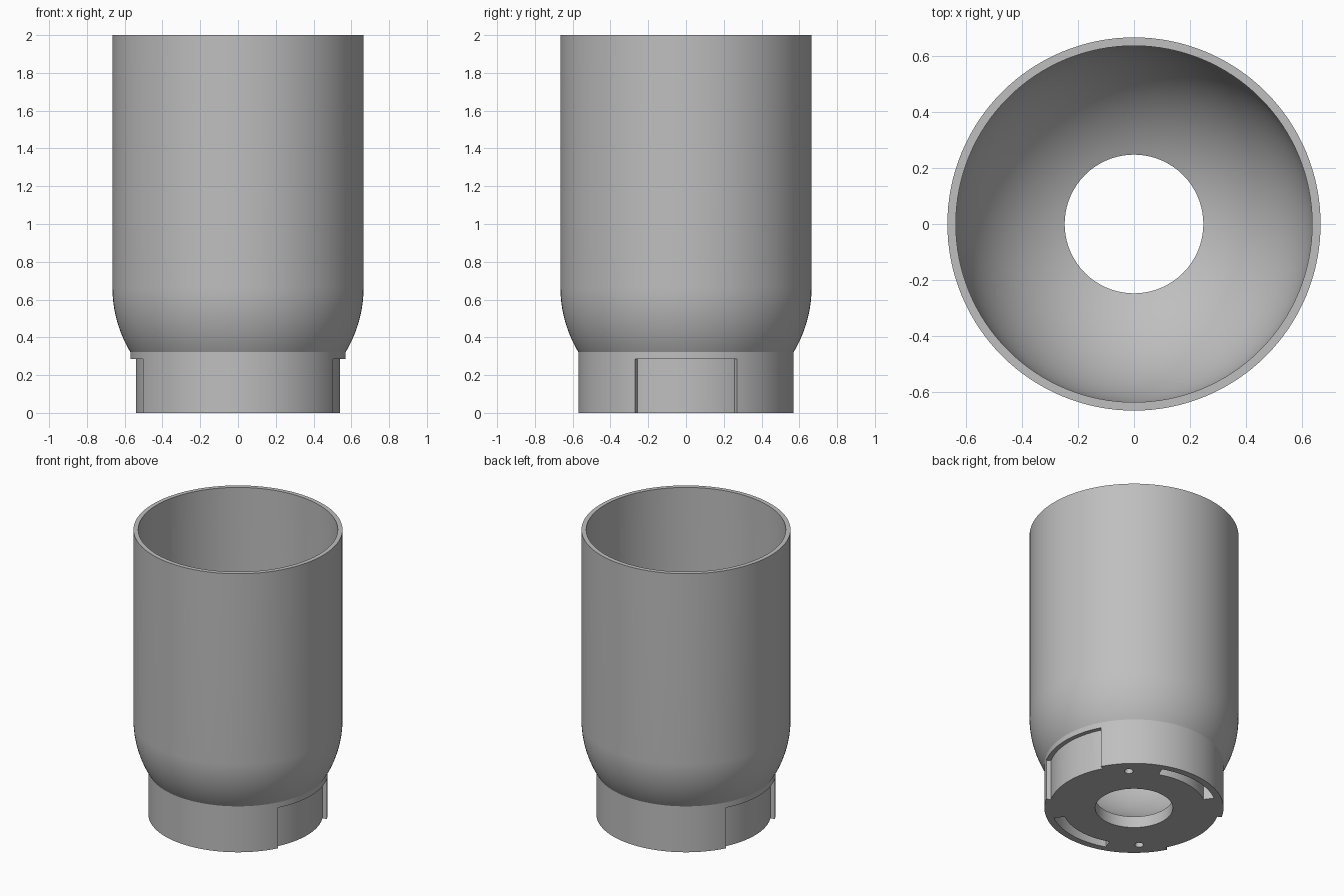
import bpy, bmesh
from math import cos, sin, pi, radians, sqrt, asin

cube = bpy.data.objects.get("Cube")
if cube:
    bpy.data.objects.remove(cube)

OUTER, INNER, BASE, HOLE = 0.665, 0.635, 0.57, 0.247
HEIGHT, SEGMENTS = 2.0, 128

grey = bpy.data.materials.new("light grey")
grey.use_nodes = True
colour = (0.52, 0.52, 0.52, 1)
grey.diffuse_color = colour
grey.node_tree.nodes["Principled BSDF"].inputs["Base Color"].default_value = colour


def make_object(name, bm):
    bmesh.ops.recalc_face_normals(bm, faces=bm.faces)
    mesh = bpy.data.meshes.new(name)
    bm.to_mesh(mesh)
    bm.free()
    mesh.materials.append(grey)
    obj = bpy.data.objects.new(name, mesh)
    bpy.context.collection.objects.link(obj)
    return obj


def revolve(name, profile, start=0, sweep=2 * pi, steps=SEGMENTS):
    """Turn a closed (radius, z) outline about the z axis."""
    full = sweep > 6.28
    bm = bmesh.new()
    rings = []
    for i in range(steps if full else steps + 1):
        a = start + sweep * i / steps
        rings.append([bm.verts.new((r * cos(a), r * sin(a), z)) for r, z in profile])
    n = len(profile)
    for i in range(steps):
        p, q = rings[i], rings[(i + 1) % len(rings)]
        for j in range(n):
            k = (j + 1) % n
            bm.faces.new((p[j], p[k], q[k], q[j]))
    if not full:
        bm.faces.new(rings[0])
        bm.faces.new(rings[-1])
    return make_object(name, bm)


def bowl(radius, r_from, r_to, steps=20):
    """Points along the round bottom, centred one outer radius above the floor."""
    a, b = asin(r_from / radius), asin(r_to / radius)
    angles = [a + (b - a) * i / steps for i in range(steps + 1)]
    return [(radius * sin(t), OUTER - radius * cos(t)) for t in angles]


# Cup wall, round bottom, straight base collar and central hole
profile = [(HOLE, 0), (BASE, 0)]
profile += bowl(OUTER, BASE, OUTER)
profile += [(OUTER, HEIGHT), (INNER, HEIGHT)]
profile += bowl(INNER, INNER, HOLE, 32)
cup = revolve("cup_body", profile)


def ring_cutter(name, r0, r1, top, middle, half):
    outline = [(r0, -0.1), (r1, -0.1), (r1, top), (r0, top)]
    return revolve(name, outline, radians(middle - half), radians(2 * half), 32)


cutters = []
for turn, side in ((0, "left"), (180, "right")):
    # Shallow side recess, curved slot and pin hole, repeated half a turn apart
    cutters.append(ring_cutter(side + "_recess_cutter", 0.54, 0.75, 0.285, turn, 28.3))
    cutters.append(ring_cutter(side + "_slot_cutter", 0.455, 0.525, 0.14, turn + 98, 28))
    bm = bmesh.new()
    bmesh.ops.create_cone(bm, cap_ends=True, segments=24, radius1=0.028, radius2=0.028, depth=0.2)
    a = radians(turn + 46)
    bmesh.ops.translate(bm, verts=bm.verts, vec=(0.47 * cos(a), 0.47 * sin(a), 0))
    cutters.append(make_object(side + "_pin_hole_cutter", bm))

bpy.ops.object.select_all(action='DESELECT')
cup.select_set(True)
bpy.context.view_layer.objects.active = cup
for cutter in cutters:
    mod = cup.modifiers.new(cutter.name, 'BOOLEAN')
    mod.operation = 'DIFFERENCE'
    mod.solver = 'EXACT'
    mod.object = cutter
    bpy.ops.object.modifier_apply(modifier=mod.name)
    bpy.data.objects.remove(cutter)

bpy.ops.object.shade_smooth_by_angle(angle=radians(25))
